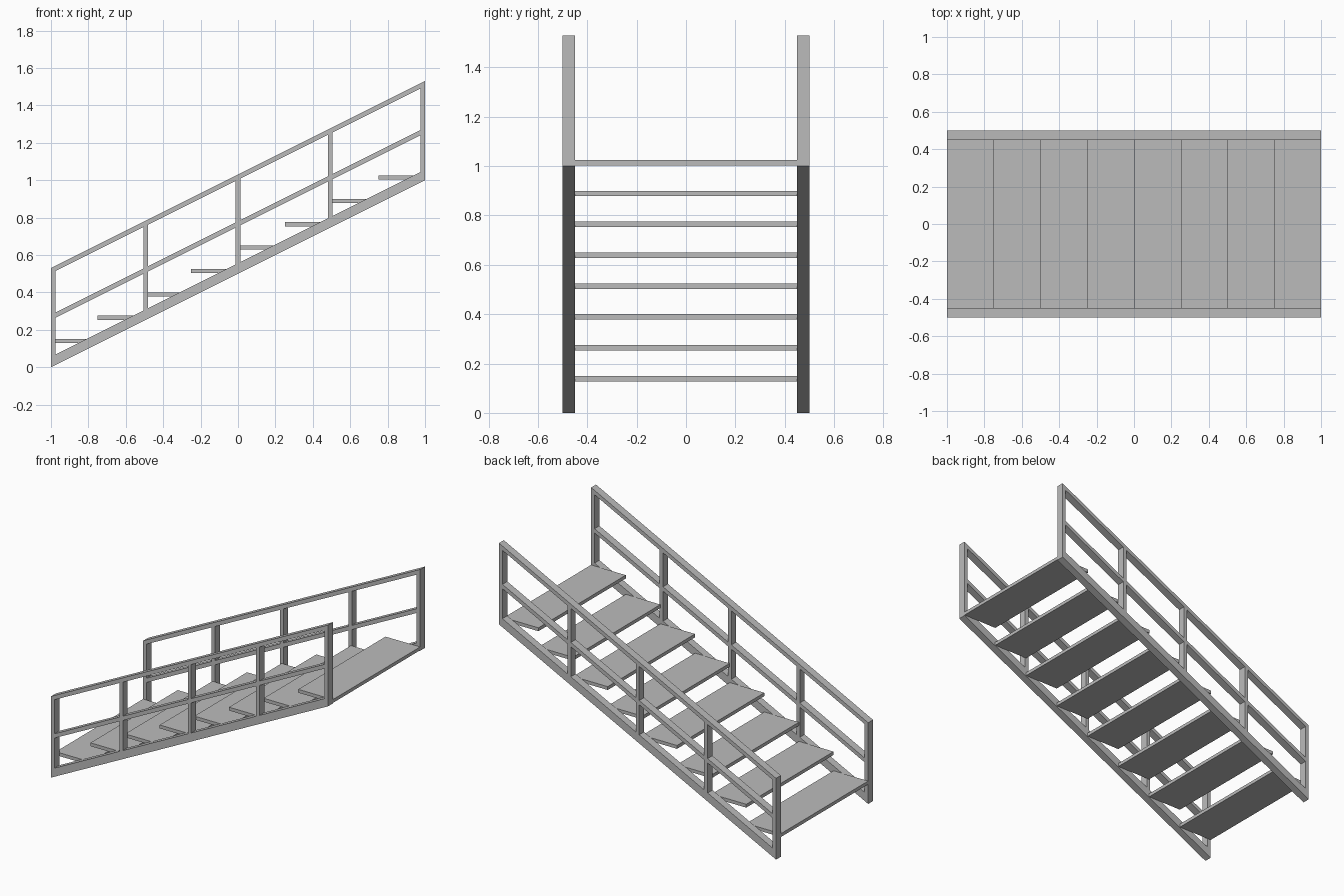
import bpy
import bmesh

cube = bpy.data.objects.get("Cube")
if cube:
    bpy.data.objects.remove(cube, do_unlink=True)

SLOPE = 0.5          # rise per unit of run
INNER, OUTER = 0.45, 0.50
POST = 0.025
STRINGER_TOP = 0.056
MID_RAIL = (0.252, 0.28)
TOP_RAIL = (0.502, 0.53)

grey = bpy.data.materials.new("painted_grey")
grey.use_nodes = True
grey.diffuse_color = (0.5, 0.5, 0.5, 1)
grey.node_tree.nodes["Principled BSDF"].inputs["Base Color"].default_value = (0.5, 0.5, 0.5, 1)


def extrude_profile(name, profile, y0, y1):
    """Solid made by extruding an (x, z) outline along y."""
    bm = bmesh.new()
    face = bm.faces.new([bm.verts.new((x, y0, z)) for x, z in profile])
    result = bmesh.ops.extrude_face_region(bm, geom=[face])
    moved = [v for v in result["geom"] if isinstance(v, bmesh.types.BMVert)]
    bmesh.ops.translate(bm, verts=moved, vec=(0, y1 - y0, 0))
    bmesh.ops.recalc_face_normals(bm, faces=bm.faces)
    mesh = bpy.data.meshes.new(name)
    bm.to_mesh(mesh)
    bm.free()
    mesh.materials.append(grey)
    obj = bpy.data.objects.new(name, mesh)
    bpy.context.collection.objects.link(obj)
    return obj


def sloped_bar(name, x0, x1, low, high, y0, y1):
    """Bar with plumb ends whose top and bottom follow the stair pitch."""
    b0, b1 = SLOPE * (x0 + 1), SLOPE * (x1 + 1)
    outline = [(x0, b0 + low), (x1, b1 + low), (x1, b1 + high), (x0, b0 + high)]
    return extrude_profile(name, outline, y0, y1)


# Stringers and railings on both sides
post_x = [-1 + i * (2 - POST) / 4 for i in range(5)]
for side, y0, y1 in (("front", -OUTER, -INNER), ("back", INNER, OUTER)):
    sloped_bar(f"{side}_stringer", -1, 1, 0, STRINGER_TOP, y0, y1)
    sloped_bar(f"{side}_handrail", -1, 1, *TOP_RAIL, y0, y1)
    for i, x in enumerate(post_x):
        sloped_bar(f"{side}_post_{i + 1}", x, x + POST, STRINGER_TOP, TOP_RAIL[0], y0, y1)
    # Middle rail fitted between neighbouring posts
    for i, (a, b) in enumerate(zip(post_x, post_x[1:])):
        sloped_bar(f"{side}_middle_rail_{i + 1}", a + POST, b, *MID_RAIL, y0, y1)

# Open treads between the stringers
RUN, THICK = 0.25, 0.022
for i in range(8):
    x = -1 + RUN * i
    z = 0.128 + RUN * SLOPE * i
    outline = [(x, z), (x + RUN, z), (x + RUN, z + THICK), (x, z + THICK)]
    extrude_profile(f"tread_{i + 1}", outline, -INNER, INNER)
